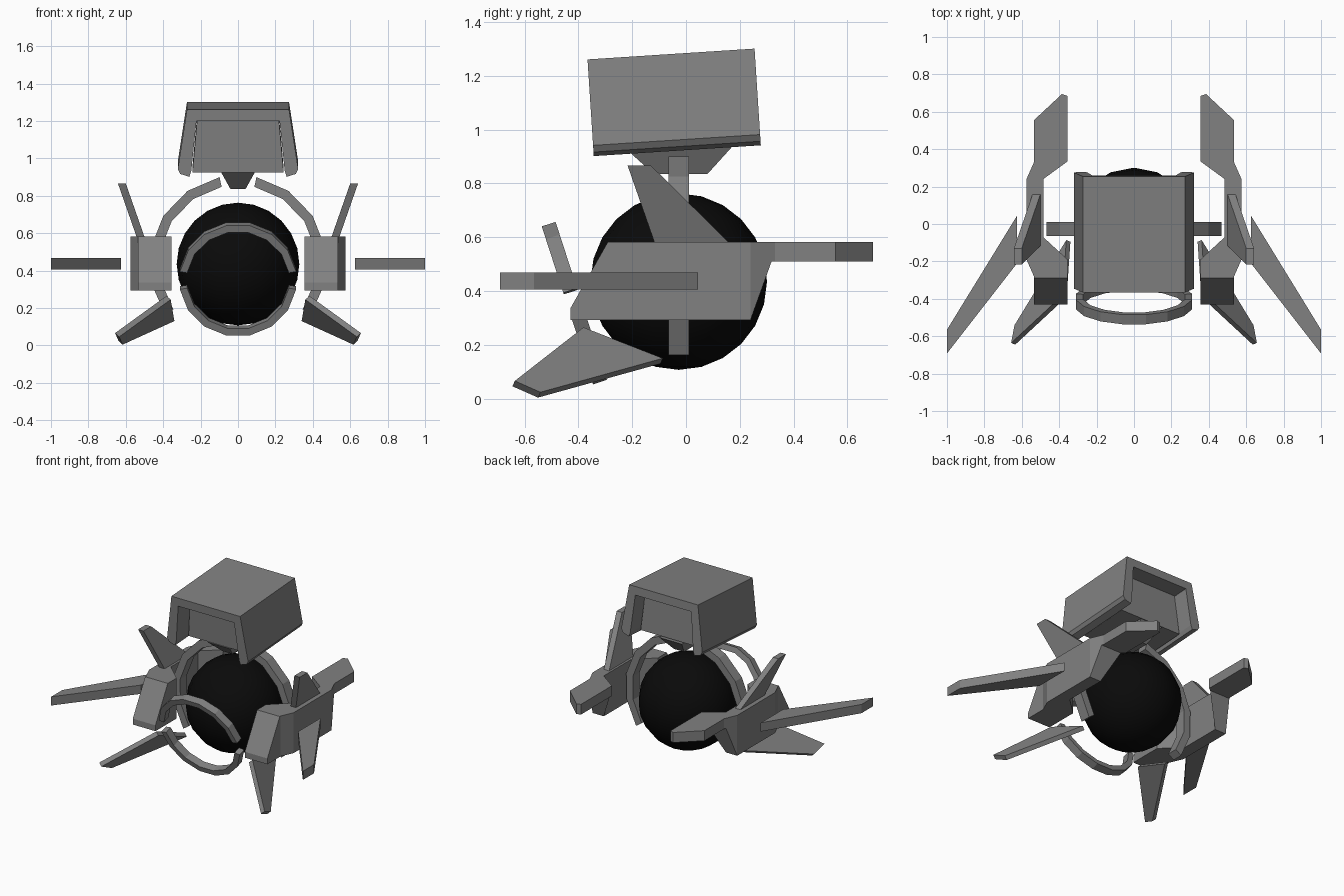
import bpy, bmesh, math
from mathutils import Matrix, Vector

if "Cube" in bpy.data.objects:
    bpy.data.objects.remove(bpy.data.objects["Cube"])


def material(name, v):
    m = bpy.data.materials.new(name)
    m.diffuse_color = (v, v, v, 1)
    m.use_nodes = True
    m.node_tree.nodes["Principled BSDF"].inputs["Base Color"].default_value = m.diffuse_color
    return m


GREY = material("hull_grey", 0.22)
BLACK = material("core_black", 0.003)


def finish(name, bm, mat, matrix=None):
    if matrix:
        bm.transform(matrix)
    bmesh.ops.recalc_face_normals(bm, faces=bm.faces)
    me = bpy.data.meshes.new(name)
    bm.to_mesh(me)
    bm.free()
    me.materials.append(mat)
    ob = bpy.data.objects.new(name, me)
    bpy.context.collection.objects.link(ob)
    return ob


def loft(name, loop_a, loop_b, matrix=None, sx=1):
    """Solid between two matching closed loops, optionally flipped in x."""
    bm = bmesh.new()
    a = [bm.verts.new((p[0] * sx, p[1], p[2])) for p in loop_a]
    b = [bm.verts.new((p[0] * sx, p[1], p[2])) for p in loop_b]
    n = len(a)
    bm.faces.new(a)
    bm.faces.new(b[::-1])
    for i in range(n):
        j = (i + 1) % n
        bm.faces.new((a[i], b[i], b[j], a[j]))
    return finish(name, bm, GREY, matrix)


def prism(name, pts, axis, lo, hi, matrix=None, sx=1):
    """Extrude a 2D outline along the given axis."""
    def put(p, d):
        v = list(p)
        v.insert(axis, d)
        return v
    return loft(name, [put(p, lo) for p in pts], [put(p, hi) for p in pts], matrix, sx)


def arc(r_out, r_in, start, end, steps):
    """Flat band outline; angles in degrees, counter-clockwise from +x."""
    ang = [math.radians(start + (end - start) * i / steps) for i in range(steps + 1)]
    return ([(r_out * math.cos(t), r_out * math.sin(t)) for t in ang]
            + [(r_in * math.cos(t), r_in * math.sin(t)) for t in reversed(ang)])


# Central sphere
bm = bmesh.new()
bmesh.ops.create_uvsphere(bm, u_segments=16, v_segments=12, radius=0.328)
sphere = finish("core_sphere", bm, BLACK, Matrix.Translation((0, -0.027, 0.435)))
sphere.data.shade_smooth()

# Hood: open arch with a recessed block inside, tilted slightly back
tilt = Matrix.Translation((0, -0.044, 1.101)) @ Matrix.Rotation(math.radians(3.7), 4, 'X')
side = [(0.273, 0.18), (0.322, -0.14), (0.308, -0.165), (0.26, -0.18), (0.25, -0.15), (0.222, 0.12)]
prism("hood", side + [(-x, z) for x, z in reversed(side)], 1, -0.311, 0.311, tilt)
prism("hood_block", [(-0.218, 0.122), (0.218, 0.122), (0.244, -0.165), (-0.244, -0.165)],
      1, -0.18, 0.20, tilt)

# Neck wedge under the hood
loft("neck",
     [(-0.04, -0.12, 0.835), (0.04, -0.12, 0.835), (0.04, 0.08, 0.835), (-0.04, 0.08, 0.835)],
     [(-0.09, -0.22, 0.925), (0.09, -0.22, 0.925), (0.09, 0.175, 0.94), (-0.09, 0.175, 0.94)])

# Split ring in front of the sphere
face = Matrix.Translation((0, -0.415, 0.355)) @ Matrix.Rotation(math.radians(18), 4, 'X')
prism("upper_front_ring", arc(0.315, 0.275, 9, 171, 7), 1, -0.027, 0.027, face)
prism("lower_front_ring", arc(0.315, 0.275, 189, 351, 7), 1, -0.027, 0.027, face)

# Outlines of the side pods, from above and from the side
POD_PLAN = [(0.355, -0.43), (0.535, -0.43), (0.535, -0.28), (0.575, -0.19), (0.575, 0.24),
            (0.535, 0.33), (0.535, 0.555), (0.385, 0.695), (0.355, 0.685), (0.355, 0.335),
            (0.485, 0.24), (0.485, -0.07), (0.355, -0.19)]
POD_SIDE = [(-0.29, 0.583), (-0.43, 0.335), (-0.43, 0.293), (0.24, 0.293),
            (0.318, 0.51), (0.8, 0.51), (0.8, 0.583)]

for label, sx in (("right", 1), ("left", -1)):
    # Band hugging the sphere
    prism(label + "_side_band", arc(0.475, 0.422, 78, -35, 5), 1, -0.038, 0.038,
          Matrix.Translation((0, -0.027, 0.435)), sx) if sx == 1 else \
        prism(label + "_side_band", arc(0.475, 0.422, 78, -35, 5), 1, -0.038, 0.038,
              Matrix.Translation((0, -0.027, 0.435)), -1)

    # Pod with rear arm: plan outline trimmed to the side outline
    pod = prism(label + "_pod", POD_PLAN, 2, 0.2, 0.7, sx=sx)
    cutter = prism("pod_cutter", POD_SIDE, 0, 0.2, 0.8, sx=sx)
    mod = pod.modifiers.new("trim", 'BOOLEAN')
    mod.operation, mod.solver, mod.object = 'INTERSECT', 'EXACT', cutter
    bpy.context.view_layer.update()
    trimmed = bpy.data.meshes.new_from_object(
        pod.evaluated_get(bpy.context.evaluated_depsgraph_get()))
    pod.modifiers.clear()
    pod.data = trimmed
    bpy.data.objects.remove(cutter)

    # Flat swept wing
    prism(label + "_wing", [(0.625, 0.045), (1.0, -0.565), (1.0, -0.692), (0.625, -0.21)],
          2, 0.405, 0.468, sx=sx)

    # Upright fin leaning outward
    fin = [(0.60, -0.217, 0.866), (0.60, -0.13, 0.866), (0.50, 0.16, 0.58), (0.50, -0.117, 0.58)]
    loft(label + "_upper_fin", fin, [(x + 0.042, y, z) for x, y, z in fin], sx=sx)

    # Lower fin sweeping forward and down
    low = [(0.36, -0.39, 0.245), (0.34, -0.095, 0.13), (0.617, -0.55, 0.004), (0.635, -0.645, 0.046)]
    off = Vector((0.022, 0.009, 0.02))
    loft(label + "_lower_fin", low, [Vector(p) + off for p in low], sx=sx)
